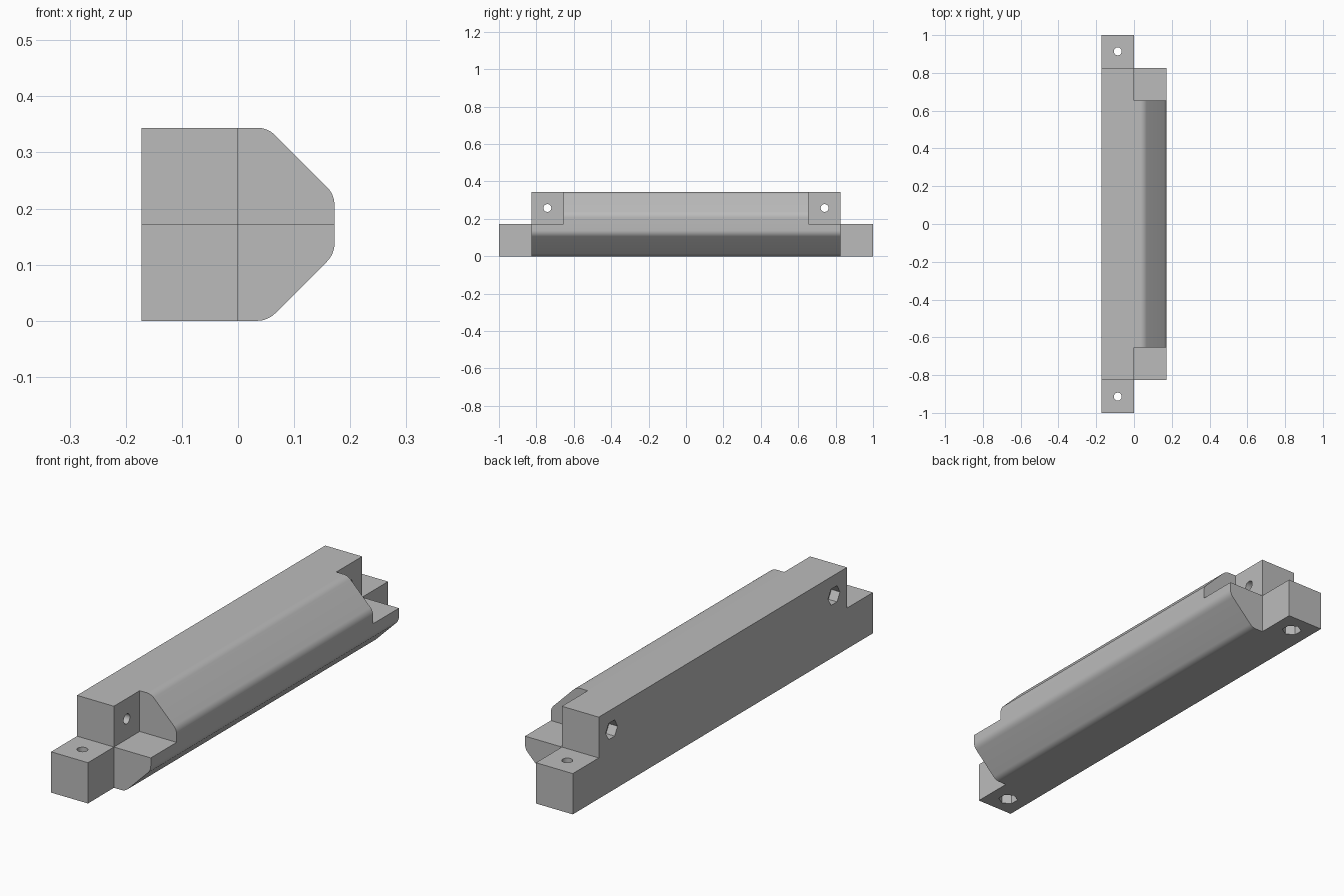
import bpy, bmesh
from math import cos, sin, pi, tan

W = 0.172          # half of the section width, also the step size
H = 2 * W          # full height
Y1, Y2 = 0.655, 0.827   # notch start, shoulder
HOLE, NUT, NUT_DEPTH = 0.021, 0.0395, 0.04

if bpy.data.objects.get("Cube"):
    bpy.data.objects.remove(bpy.data.objects["Cube"])

grey = bpy.data.materials.new("plain grey")
grey.use_nodes = True
grey.diffuse_color = (0.5, 0.5, 0.5, 1)
grey.node_tree.nodes["Principled BSDF"].inputs["Base Color"].default_value = (0.5, 0.5, 0.5, 1)


def prism(name, points, lo, hi, axis):
    """Extrude a 2D outline from lo to hi along an axis."""
    place = {"x": lambda u, v, w: (w, u, v),
             "y": lambda u, v, w: (u, w, v),
             "z": lambda u, v, w: (u, v, w)}[axis]
    bm = bmesh.new()
    a = [bm.verts.new(place(u, v, lo)) for u, v in points]
    b = [bm.verts.new(place(u, v, hi)) for u, v in points]
    bm.faces.new(a)
    bm.faces.new(b)
    for i in range(len(a)):
        j = (i + 1) % len(a)
        bm.faces.new((a[i], a[j], b[j], b[i]))
    bmesh.ops.recalc_face_normals(bm, faces=bm.faces)
    mesh = bpy.data.meshes.new(name)
    bm.to_mesh(mesh)
    bm.free()
    obj = bpy.data.objects.new(name, mesh)
    bpy.context.collection.objects.link(obj)
    return obj


def rect(u0, u1, v0, v1):
    return [(u0, v0), (u1, v0), (u1, v1), (u0, v1)]


def ring(u, v, r, n, turn=0.0):
    return [(u + r * cos(turn + 2 * pi * i / n), v + r * sin(turn + 2 * pi * i / n))
            for i in range(n)]


# Section: square back, two chamfers with rounded shoulders
radius, segs = 0.046, 8
tangent = radius * tan(pi / 8)
chamfer_x = 0.053
upper_z = H - (W - chamfer_x)
upper = []
for cx, cz, start in ((W - radius, upper_z - tangent, 0),
                      (chamfer_x - tangent, H - radius, pi / 4)):
    for i in range(segs + 1):
        t = start + pi / 4 * i / segs
        upper.append((cx + radius * cos(t), cz + radius * sin(t)))
upper.append((-W, H))
lower = [(x, H - z) for x, z in reversed(upper)]
body = prism("mounting_bar", lower + upper, -1, 1, "y")

# Cutters for the stepped ends, screw holes and nut pockets
cutters = []
for s in (-1, 1):
    cutters += [
        prism("end_side_cutter", rect(0, 0.5, -0.1, 0.5), s * Y2, s * 1.2, "y"),
        prism("end_top_cutter", rect(-0.5, 0.5, W, 0.5), s * Y2, s * 1.2, "y"),
        prism("notch_cutter", rect(0, 0.5, W, 0.5), s * Y1, s * 1.1, "y"),
    ]
    y_end, y_side = s * (1 - W / 2), s * (Y1 + Y2) / 2
    cutters += [
        prism("end_screw_cutter", ring(-W / 2, y_end, HOLE, 24), -0.1, 0.3, "z"),
        prism("end_nut_cutter", ring(-W / 2, y_end, NUT, 6, pi / 2), -0.1, NUT_DEPTH, "z"),
        prism("side_screw_cutter", ring(y_side, W * 1.5, HOLE, 24), -0.3, 0.1, "x"),
        prism("side_nut_cutter", ring(y_side, W * 1.5, NUT, 6), -0.3, NUT_DEPTH - W, "x"),
    ]

bpy.ops.object.select_all(action="DESELECT")
bpy.context.view_layer.objects.active = body
body.select_set(True)
for c in cutters:
    c.hide_render = True
    mod = body.modifiers.new(c.name, "BOOLEAN")
    mod.operation = "DIFFERENCE"
    mod.solver = "EXACT"
    mod.object = c
    bpy.ops.object.modifier_apply(modifier=mod.name)
for c in cutters:
    bpy.data.objects.remove(c)

# Colour and shading
body.data.materials.clear()
body.data.materials.append(grey)
for p in body.data.polygons:
    p.material_index = 0
bpy.ops.object.shade_smooth_by_angle(angle=pi / 6)
